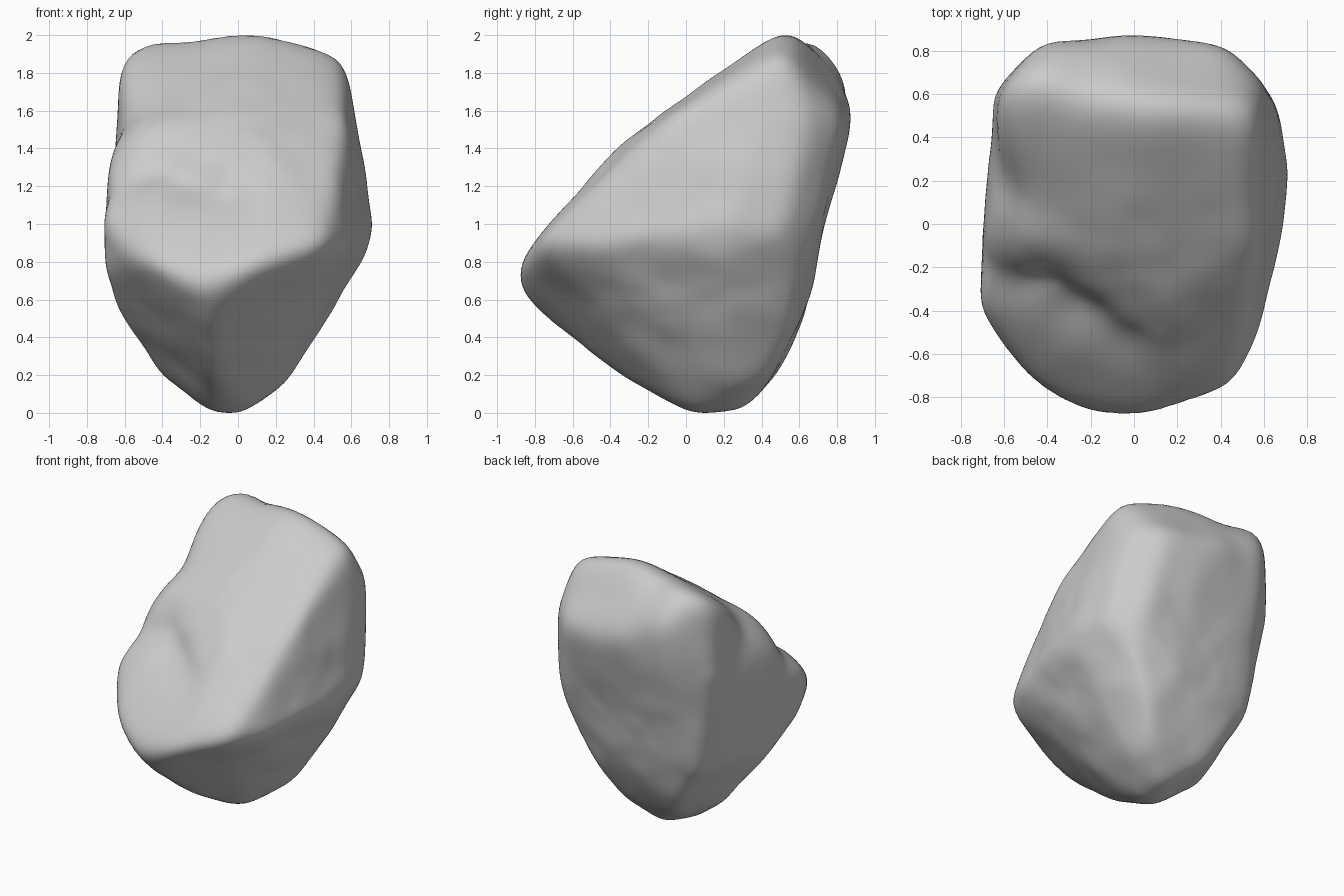
import bpy
import bmesh
from math import exp
from mathutils import Vector, noise
from mathutils.bvhtree import BVHTree

cube = bpy.data.objects.get("Cube")
if cube:
    bpy.data.objects.remove(cube, do_unlink=True)

CENTRE = Vector((0, .1, .95))

# Corners of the chipped block, from the crown down to the foot
CORNERS = [
    (.05, .53, 2.04), (.37, .53, 1.99), (.57, .5, 1.91), (-.47, .7, 2.0),       # crown
    (-.63, .61, 1.94), (-.4, .89, 1.75), (.1, .89, 1.53), (.42, .83, 1.55),
    (.61, .66, 1.6),
    (-.53, -.08, 1.51), (-.1, -.1, 1.59), (.57, -.08, 1.56), (.15, -.36, 1.41), # sloping face
    (-.65, .62, 1.4), (-.72, -.4, 1.02), (-.69, .1, 1.1),                       # left flank
    (.72, .2, .98), (.68, .52, .95), (.56, -.58, .87), (.66, -.2, .92),         # right flank
    (.69, .2, .82), (.5, .71, 1.0), (.52, -.4, 1.22),
    (-.57, -.62, .78), (-.47, -.78, .78), (-.22, -.88, .64), (.1, -.92, .77),   # front lip
    (.47, -.79, .89), (-.12, -.81, .54), (-.71, -.3, .74),
    (-.66, -.1, .58), (-.6, .3, .6), (-.5, .59, .6), (.2, .66, .6),             # lower body
    (.57, .2, .63), (.47, .58, .62), (-.5, 0, .36), (.36, .2, .36),
    (.33, .54, .36), (-.33, .57, .35), (-.42, .15, .19), (-.14, -.4, .2),       # foot
    (.24, .25, .12), (.25, .45, .18), (-.25, .46, .15), (-.16, .04, -.01),
    (.05, .04, -.01), (0, .31, -.01),
]

# Chips: centre, radius, depth
CHIPS = [
    ((-.44, -.3, 1.3), .15, .075),
    ((-.25, -.42, 1.22), .15, .07),
    ((-.6, -.25, 1.22), .13, .035),
    ((-.06, -.56, 1.1), .14, .045),
    ((-.63, .22, 1.58), .2, .08),
    ((-.23, .66, 1.99), .11, .055),
    ((-.27, .87, 1.65), .13, .045),
    ((.1, .75, 1.05), .25, .02),
    ((.32, -.55, .6), .25, .025),
]

# Hull of the corners, used as the target for an even sphere of points
hull = bmesh.new()
for c in CORNERS:
    hull.verts.new(c)
bmesh.ops.convex_hull(hull, input=hull.verts[:])
tree = BVHTree.FromBMesh(hull)

rock = bmesh.new()
bmesh.ops.create_icosphere(rock, subdivisions=6, radius=1)
for v in rock.verts:
    v.co = tree.ray_cast(CENTRE, v.co.normalized())[0]
hull.free()

# Carve chips and shallow weathering
for v in rock.verts:
    inward = (CENTRE - v.co).normalized()
    depth = sum(d * exp(-((v.co - Vector(c)).length / r) ** 2) for c, r, d in CHIPS)
    depth += .012 * noise.noise(v.co * 3.5) + .01 * noise.noise(v.co * 8)
    v.co += inward * depth

# Wear the edges round
for _ in range(11):
    bmesh.ops.smooth_vert(rock, verts=rock.verts[:], factor=.5,
                          use_axis_x=True, use_axis_y=True, use_axis_z=True)

# Stand it on the ground
bmesh.ops.translate(rock, verts=rock.verts[:], vec=(0, 0, -min(v.co.z for v in rock.verts)))

mesh = bpy.data.meshes.new("rock")
rock.to_mesh(mesh)
rock.free()
mesh.polygons.foreach_set("use_smooth", [True] * len(mesh.polygons))
obj = bpy.data.objects.new("rock", mesh)
bpy.context.collection.objects.link(obj)

# Grey stone
stone = bpy.data.materials.new("grey stone")
stone.use_nodes = True
colour = (.6, .6, .6, 1)
stone.diffuse_color = colour
stone.node_tree.nodes["Principled BSDF"].inputs["Base Color"].default_value = colour
mesh.materials.append(stone)
